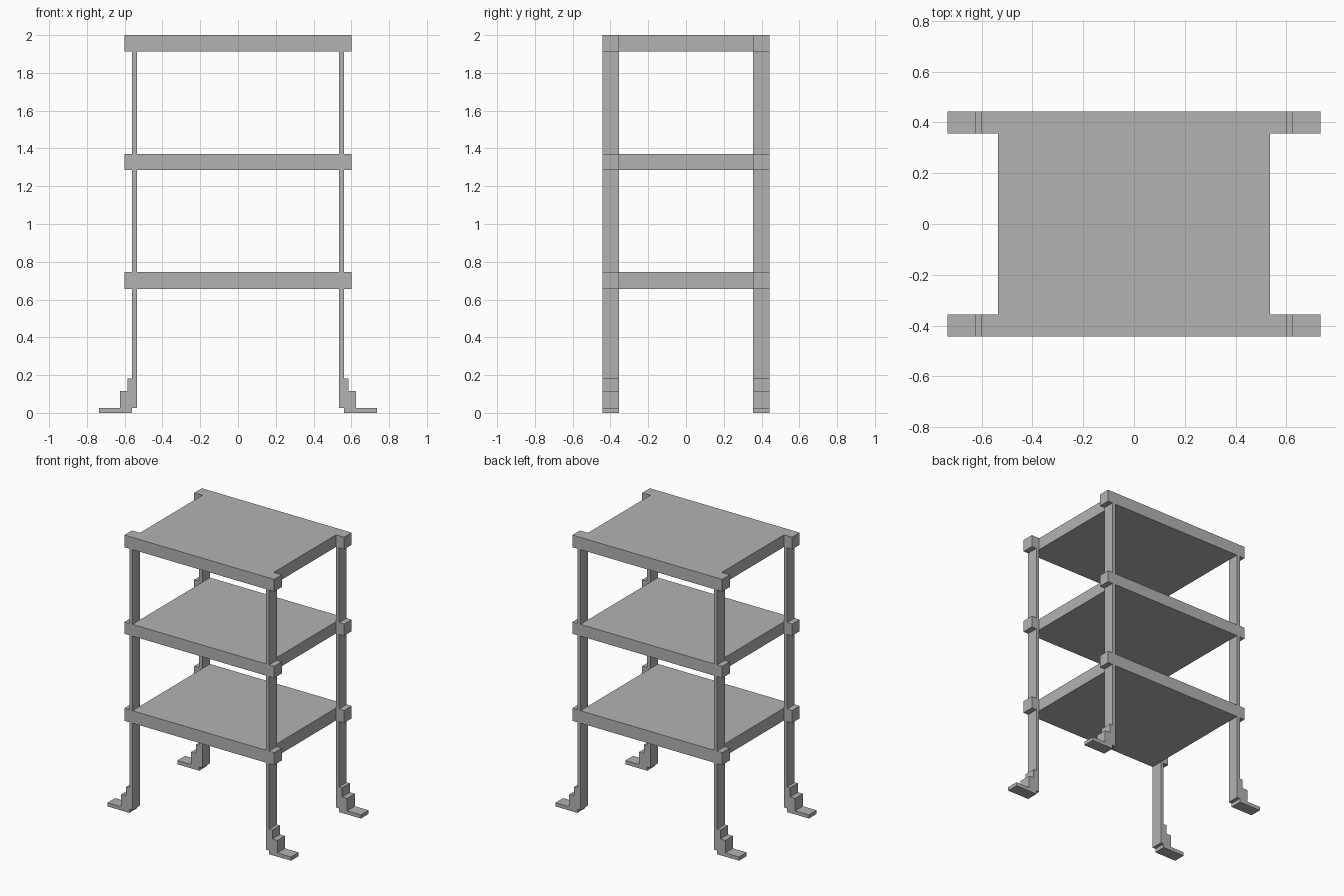
import bpy
import bmesh
from mathutils import Vector

cube = bpy.data.objects.get("Cube")
if cube:
    bpy.data.objects.remove(cube, do_unlink=True)

grey = bpy.data.materials.new("plain grey")
grey.use_nodes = True
colour = (0.45, 0.45, 0.45, 1)
grey.diffuse_color = colour
grey.node_tree.nodes["Principled BSDF"].inputs["Base Color"].default_value = colour

DEPTH = 0.443                      # half depth of the whole unit
INNER = 0.356                      # inner face of the legs
SIDE, LEG, TAB = 0.535, 0.56, 0.60  # slab edge, leg outer face, tab end
SHELVES = {"lower": (0.656, 0.746), "middle": (1.286, 1.371), "top": (1.912, 2.0)}


def extrude(name, points, offset):
    """Turn a flat outline into a solid, extruded along offset."""
    bm = bmesh.new()
    face = bm.faces.new([bm.verts.new(p) for p in points])
    result = bmesh.ops.extrude_face_region(bm, geom=[face])
    verts = [v for v in result["geom"] if isinstance(v, bmesh.types.BMVert)]
    bmesh.ops.translate(bm, verts=verts, vec=Vector(offset))
    bmesh.ops.recalc_face_normals(bm, faces=bm.faces)
    mesh = bpy.data.meshes.new(name)
    bm.to_mesh(mesh)
    bm.free()
    mesh.materials.append(grey)
    obj = bpy.data.objects.new(name, mesh)
    bpy.context.collection.objects.link(obj)
    return obj


def legs(name, profile):
    """Extrude an x-z profile at one corner and mirror it to all four."""
    obj = extrude(name, [(x, INNER, z) for x, z in profile], (0, DEPTH - INNER, 0))
    mirror = obj.modifiers.new("four corners", "MIRROR")
    mirror.use_axis = (True, True, False)


# Slab shelves with a tab reaching out past each leg
quarter = [(SIDE, INNER), (TAB, INNER), (TAB, DEPTH)]
half = [(x, -y) for x, y in reversed(quarter)] + quarter
outline = half + [(-x, -y) for x, y in half]
for level, (low, high) in SHELVES.items():
    extrude(level + "_shelf", [(x, y, low) for x, y in outline], (0, 0, high - low))

# Bottom legs, each with a stepped bracket and a flat foot
foot_profile = [
    (SIDE, 0.027), (LEG, 0.027), (LEG, 0), (0.735, 0), (0.735, 0.027),
    (0.625, 0.027), (0.625, 0.117), (0.585, 0.117), (0.585, 0.182),
    (LEG, 0.182), (LEG, SHELVES["lower"][0]), (SIDE, SHELVES["lower"][0]),
]
legs("stepped_foot_legs", foot_profile)

# Plain leg sections between the shelves
for below, above in (("lower", "middle"), ("middle", "top")):
    z0, z1 = SHELVES[below][1], SHELVES[above][0]
    legs(below + "_to_" + above + "_legs", [(SIDE, z0), (LEG, z0), (LEG, z1), (SIDE, z1)])
